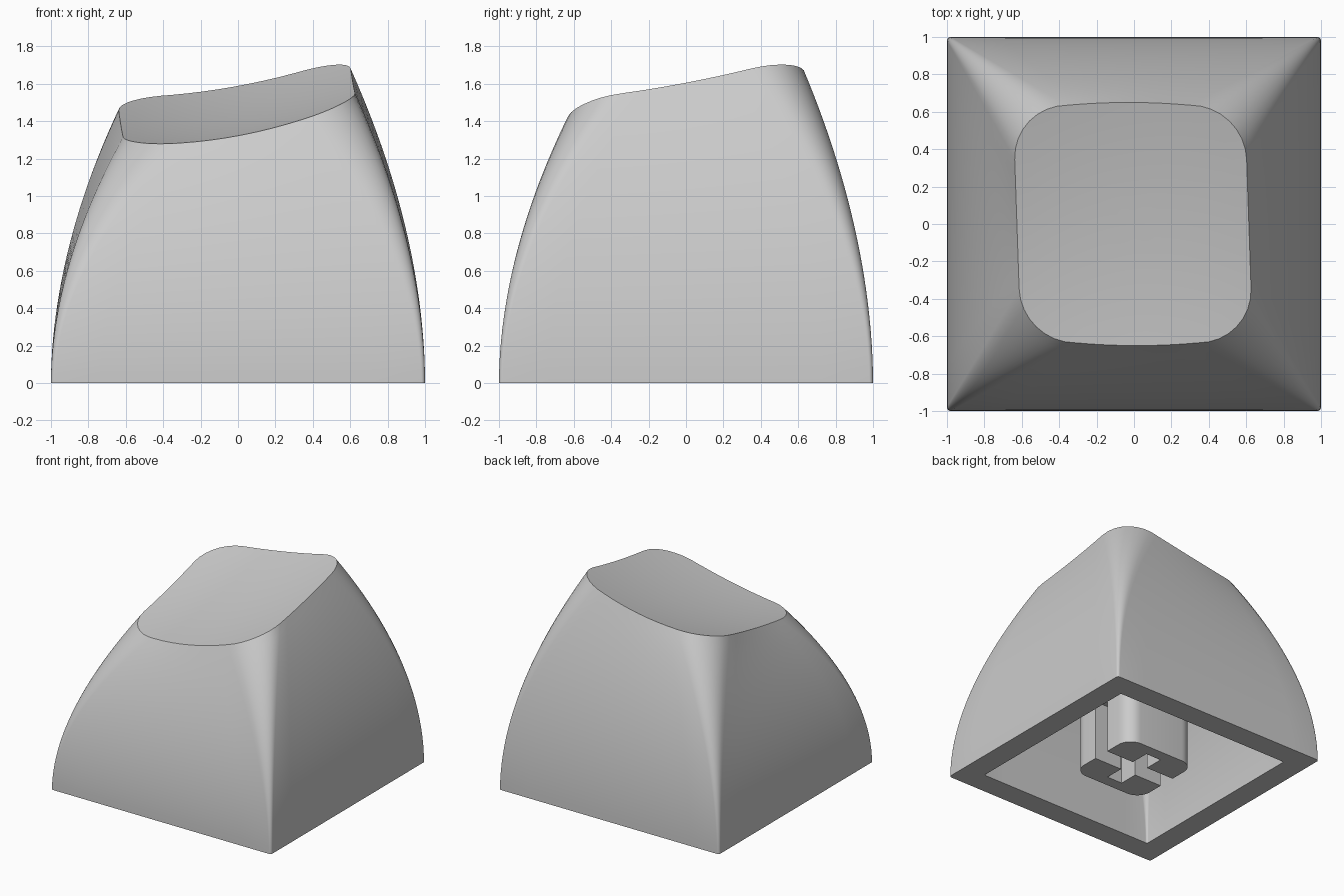
import bpy, bmesh, math

if "Cube" in bpy.data.objects:
    bpy.data.objects.remove(bpy.data.objects["Cube"], do_unlink=True)

grey = bpy.data.materials.new("light grey plastic")
grey.use_nodes = True
grey.diffuse_color = (0.6, 0.6, 0.6, 1)
grey.node_tree.nodes["Principled BSDF"].inputs["Base Color"].default_value = (0.6, 0.6, 0.6, 1)


def rounded(hx, hy, r, side=8, arc=8):
    """Outline of a rounded rectangle, counter-clockwise."""
    corners = [(1, 1), (-1, 1), (-1, -1), (1, -1)]
    arcs = []
    for k, (sx, sy) in enumerate(corners):
        angles = [math.pi / 2 * (k + i / arc) for i in range(arc + 1)]
        arcs.append([(sx * (hx - r) + r * math.cos(a),
                      sy * (hy - r) + r * math.sin(a)) for a in angles])
    pts = []
    for k in range(4):
        (ax, ay), (bx, by) = arcs[k][-1], arcs[(k + 1) % 4][0]
        pts += arcs[k]
        pts += [(ax + (bx - ax) * i / side, ay + (by - ay) * i / side)
                for i in range(1, side)]
    return pts


def dish(x, y):
    """Height of the tilted, hollowed top."""
    return 1.4225 + 0.187 * x + 0.205 * y + 0.18 * x * x + 0.077 * y * y


def ceiling(x, y):
    return dish(x, y) - 0.2


def top_outline(hx, hy, r):
    """Top outline, slightly skewed, with bowed front and back edges."""
    pts = []
    for x, y in rounded(hx, hy, r):
        bow = 0.015 * max(0, 1 - (x / (hx - r)) ** 2)
        y += math.copysign(bow, y)
        pts.append((x - 0.006 - 0.034 * y, y))
    return pts


def bridge(bm, a, b):
    n = len(a)
    for i in range(n):
        bm.faces.new((a[i], a[(i + 1) % n], b[(i + 1) % n], b[i]))


def shell(bm, base, top, height, levels=24, rings=8):
    """Curved walls from base outline to top outline, closed by a dish."""
    loops = []
    for j in range(levels + 1):
        t = j / levels
        f = t ** 1.9
        loops.append([bm.verts.new((p[0] + (q[0] - p[0]) * f,
                                    p[1] + (q[1] - p[1]) * f,
                                    t * height(*q))) for p, q in zip(base, top)])
    for j in range(1, rings):
        s = 1 - j / rings
        loops.append([bm.verts.new((x * s, y * s, height(x * s, y * s))) for x, y in top])
    for a, b in zip(loops, loops[1:]):
        bridge(bm, a, b)
    centre = bm.verts.new((0, 0, height(0, 0)))
    last = loops[-1]
    for i in range(len(last)):
        bm.faces.new((last[i], last[(i + 1) % len(last)], centre))
    return loops[0]


def finish(bm, name):
    bmesh.ops.recalc_face_normals(bm, faces=bm.faces)
    mesh = bpy.data.meshes.new(name)
    bm.to_mesh(mesh)
    bm.free()
    mesh.materials.append(grey)
    ob = bpy.data.objects.new(name, mesh)
    bpy.context.collection.objects.link(ob)
    bpy.ops.object.select_all(action='DESELECT')
    ob.select_set(True)
    bpy.context.view_layer.objects.active = ob
    bpy.ops.object.shade_smooth_by_angle(angle=math.radians(30))
    return ob


def prism(name, outline, z0, z1):
    bm = bmesh.new()
    low = [bm.verts.new((x, y, z0)) for x, y in outline]
    high = [bm.verts.new((x, y, z1)) for x, y in outline]
    bridge(bm, low, high)
    bm.faces.new(low)
    bm.faces.new(high)
    return finish(bm, name)


# Hollow cap: outer shell, inner cavity and the flat rim between them
bm = bmesh.new()
outer = shell(bm, rounded(1, 1, 0.02), top_outline(0.62, 0.635, 0.29), dish)
inner = shell(bm, rounded(0.81, 0.81, 0.015), top_outline(0.47, 0.48, 0.2), ceiling)
bridge(bm, outer, inner)
finish(bm, "key_cap")

# Stem: solid root above two C-shaped prongs that leave a cross socket
half, slot, notch, depth = 0.325, 0.07, 0.23, 0.5
stem_outline = rounded(half, half, 0.12, side=1)
prism("stem_root", stem_outline, depth, 1.3)
for name, side in (("back_prong", 1), ("front_prong", -1)):
    outline = [p for p in stem_outline if p[1] > 0]
    outline += [(-half, slot), (-slot, slot), (-slot, notch),
                (slot, notch), (slot, slot), (half, slot)]
    prism(name, [(x, y * side) for x, y in outline], 0, depth)
